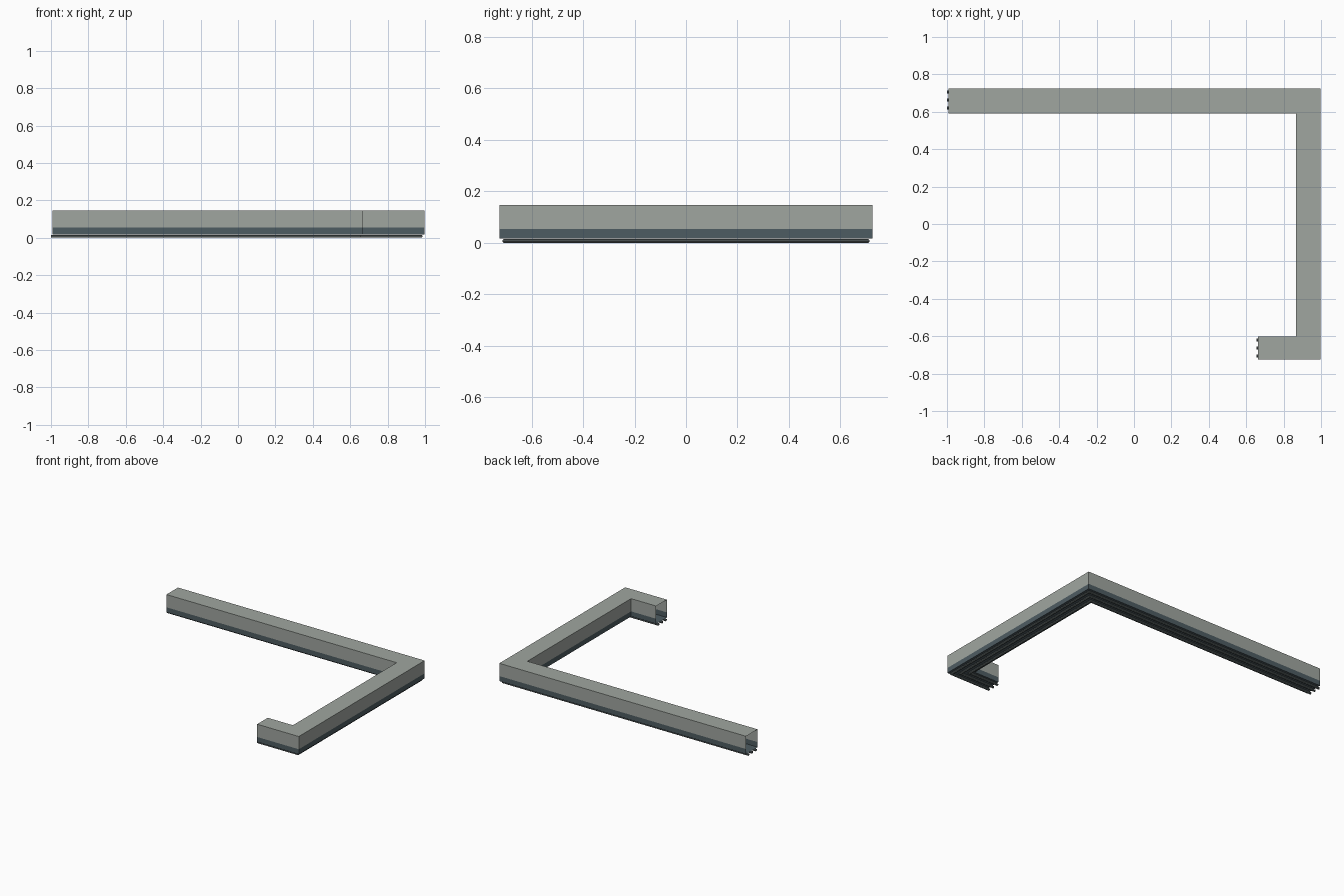
import bpy, bmesh, math

if "Cube" in bpy.data.objects:
    bpy.data.objects.remove(bpy.data.objects["Cube"])

def material(name, rgb):
    m = bpy.data.materials.new(name)
    m.diffuse_color = (*rgb, 1)
    m.use_nodes = True
    m.node_tree.nodes["Principled BSDF"].inputs["Base Color"].default_value = m.diffuse_color
    return m

GREY = material("warm grey", (0.352, 0.381, 0.352))
SLATE = material("dark slate", (0.076, 0.107, 0.122))
RAIL = material("rail grey", (0.118, 0.143, 0.143))

OUT_X, OUT_Y = 0.998, 0.725

def path(u, overhang, short_scale=1.0):
    """Mitred hook-shaped run, offset inward by u from the outer edge."""
    s = u * short_scale
    return [(-0.992 - overhang, OUT_Y - u), (OUT_X - u, OUT_Y - u),
            (OUT_X - u, -OUT_Y + s), (0.662 - overhang, -OUT_Y + s)]

def sweep(name, section, mats, overhang=0.0, short_scale=1.0, caps=False, rule=None):
    """Carry a closed (offset, height) section along the run."""
    bm = bmesh.new()
    rows = [[bm.verts.new((x, y, z)) for x, y in path(u, overhang, short_scale)]
            for u, z in section]
    n = len(rows)
    for i in range(n):
        a, b = rows[i], rows[(i + 1) % n]
        for k in range(3):
            bm.faces.new((a[k], a[k + 1], b[k + 1], b[k]))
    if caps:
        bm.faces.new([r[0] for r in rows])
        bm.faces.new([r[-1] for r in rows])
    bmesh.ops.recalc_face_normals(bm, faces=bm.faces)
    bm.normal_update()
    top = [f for f in bm.faces if f.normal.z > 0.9]
    bottom = [f for f in bm.faces if f.normal.z < -0.9]
    # keep the open shell facing outward
    if top and bottom and top[0].calc_center_median().z < bottom[0].calc_center_median().z:
        bmesh.ops.reverse_faces(bm, faces=bm.faces)
    if rule:
        for f in bm.faces:
            f.material_index = rule(f.calc_center_median().z)
    me = bpy.data.meshes.new(name)
    bm.to_mesh(me)
    bm.free()
    for m in mats:
        me.materials.append(m)
    ob = bpy.data.objects.new(name, me)
    bpy.context.collection.objects.link(ob)
    return ob

# Hollow casing with open ends: grey above, slate band and underside below
W, BASE, BAND, TOP = 0.133, 0.017, 0.054, 0.147
sweep("casing", [(0, BASE), (W, BASE), (W, BAND), (W, TOP), (0, TOP), (0, BAND)],
      [GREY, SLATE], short_scale=0.92, rule=lambda z: 0 if z > BAND else 1)

# Three slim rails running beneath the casing
R = 0.0085
for i, offset in enumerate((0.02, 0.062, 0.105)):
    ring = [(offset + R * math.cos(math.tau * k / 8 + math.pi / 8),
             R * math.cos(math.pi / 8) + R * math.sin(math.tau * k / 8 + math.pi / 8))
            for k in range(8)]
    sweep(f"rail_{i + 1}", ring, [RAIL], overhang=0.008, caps=True)
